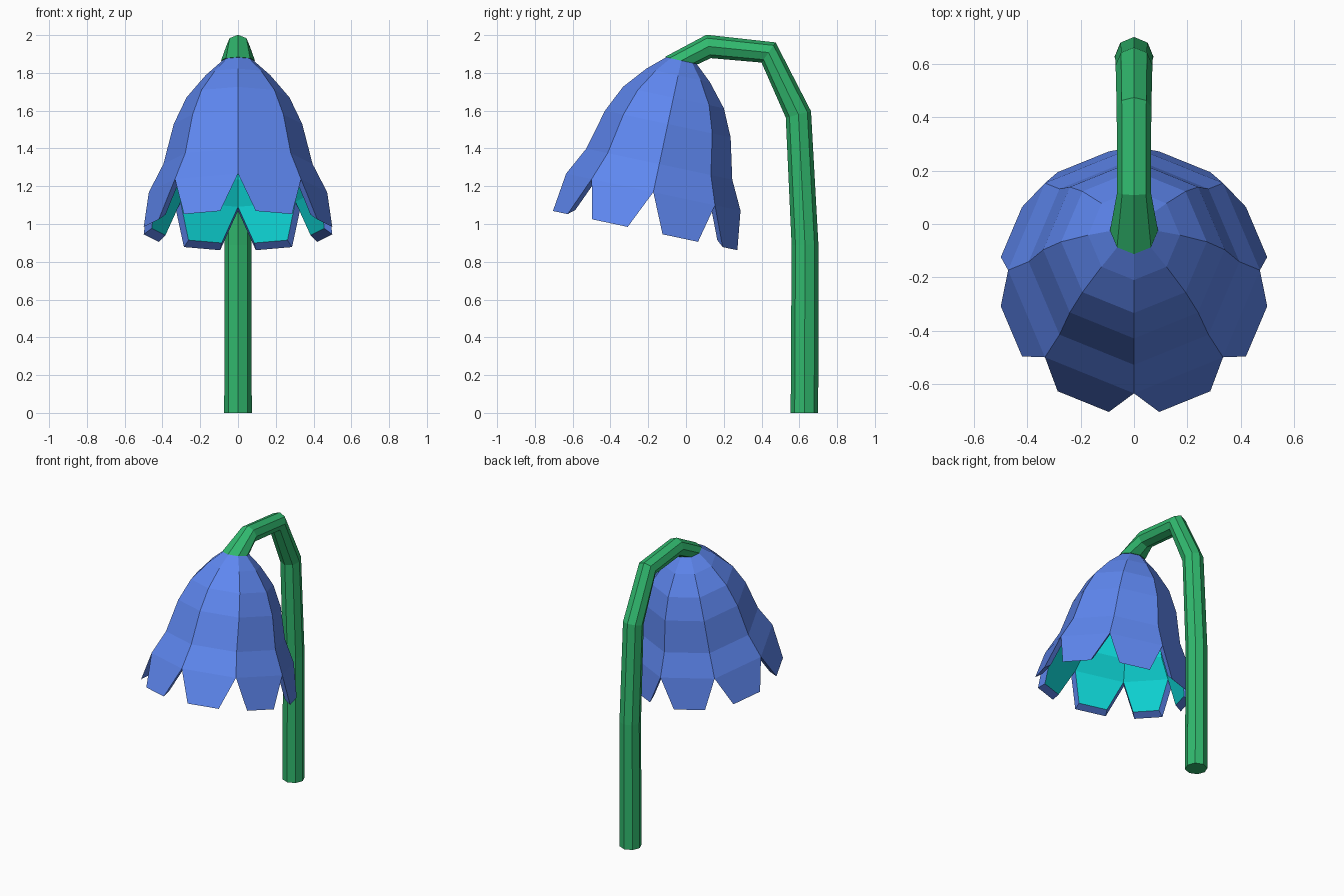
import bpy, bmesh, math
from mathutils import Vector

if "Cube" in bpy.data.objects:
    bpy.data.objects.remove(bpy.data.objects["Cube"])

N = 8
X = Vector((1, 0, 0))
TILT = math.radians(12)
TOP = Vector((0, -0.025, 1.865))                          # where stem meets bell
DOWN = Vector((0, -math.sin(TILT), -math.cos(TILT)))      # bell axis
FRONT = Vector((0, -math.cos(TILT), math.sin(TILT)))


def material(name, rgb):
    m = bpy.data.materials.new(name)
    m.diffuse_color = (*rgb, 1)
    m.use_nodes = True
    m.node_tree.nodes["Principled BSDF"].inputs["Base Color"].default_value = m.diffuse_color
    return m


def finish(bm, name, mats):
    bmesh.ops.recalc_face_normals(bm, faces=bm.faces)
    me = bpy.data.meshes.new(name)
    bm.to_mesh(me)
    bm.free()
    for m in mats:
        me.materials.append(m)
    ob = bpy.data.objects.new(name, me)
    bpy.context.collection.objects.link(ob)
    return ob


def bridge(bm, rings, mat=0):
    for a, b in zip(rings, rings[1:]):
        for i in range(N):
            j = (i + 1) % N
            bm.faces.new((a[i], a[j], b[j], b[i])).material_index = mat


blue = material("petal_blue", (0.113, 0.243, 0.87))
teal = material("inner_teal", (0.005, 0.77, 0.77))
green = material("stem_green", (0.03, 0.48, 0.155))

# Stem: octagonal tube along a bent path, ending on the tilted bell top
path = [(0.627, 0, 0.073), (0.63, 0.89, 0.071), (0.595, 1.58, 0.069),
        (0.437, 1.908, 0.065), (0.12, 1.94, 0.063), (TOP.y, TOP.z, 0.09)]
pts = [Vector((0, y, z)) for y, z, r in path]
bm = bmesh.new()
rings = []
for k, p in enumerate(pts):
    if k == 0:
        t = Vector((0, 0, 1))
    elif k == len(pts) - 1:
        t = DOWN
    else:
        t = ((p - pts[k - 1]).normalized() + (pts[k + 1] - p).normalized()).normalized()
    n = Vector((0, t.z, -t.y))
    r = path[k][2]
    rings.append([bm.verts.new(p + r * (math.cos(a) * n + math.sin(a) * X))
                  for a in (i * math.tau / N for i in range(N))])
bridge(bm, rings)
bm.faces.new(rings[0])
bm.faces.new(rings[-1])
finish(bm, "stem", [green])


# Bell flower: outer and inner shells, each ending in eight petal tips
def bell_point(s, r, a):
    return TOP + DOWN * s + r * (math.cos(a) * FRONT + math.sin(a) * X)


def shell(bm, profile, tip_s, tip_r, mat):
    rings = [[bm.verts.new(bell_point(s, r, i * math.tau / N)) for i in range(N)]
             for s, r in profile]
    bridge(bm, rings, mat)
    bm.faces.new(rings[0]).material_index = mat
    rim = []
    valley = rings[-1]
    for i in range(N):
        mid = (i + 0.5) * math.tau / N
        a, b = [bm.verts.new(bell_point(tip_s, tip_r, mid + d * math.radians(11.8)))
                for d in (-1, 1)]
        bm.faces.new((valley[i], a, b, valley[(i + 1) % N])).material_index = mat
        rim += [valley[i], a, b]
    return rim


bm = bmesh.new()
outer = shell(bm, [(0, 0.083), (0.08, 0.172), (0.2, 0.273), (0.343, 0.34),
                   (0.56, 0.395), (0.712, 0.472)], 0.92, 0.508, 0)
inner = shell(bm, [(0.045, 0.06), (0.11, 0.14), (0.225, 0.235), (0.36, 0.298),
                   (0.57, 0.352), (0.70, 0.43)], 0.89, 0.465, 1)
for i in range(len(outer)):
    j = (i + 1) % len(outer)
    bm.faces.new((outer[i], outer[j], inner[j], inner[i])).material_index = 0
finish(bm, "bell_flower", [blue, teal])
